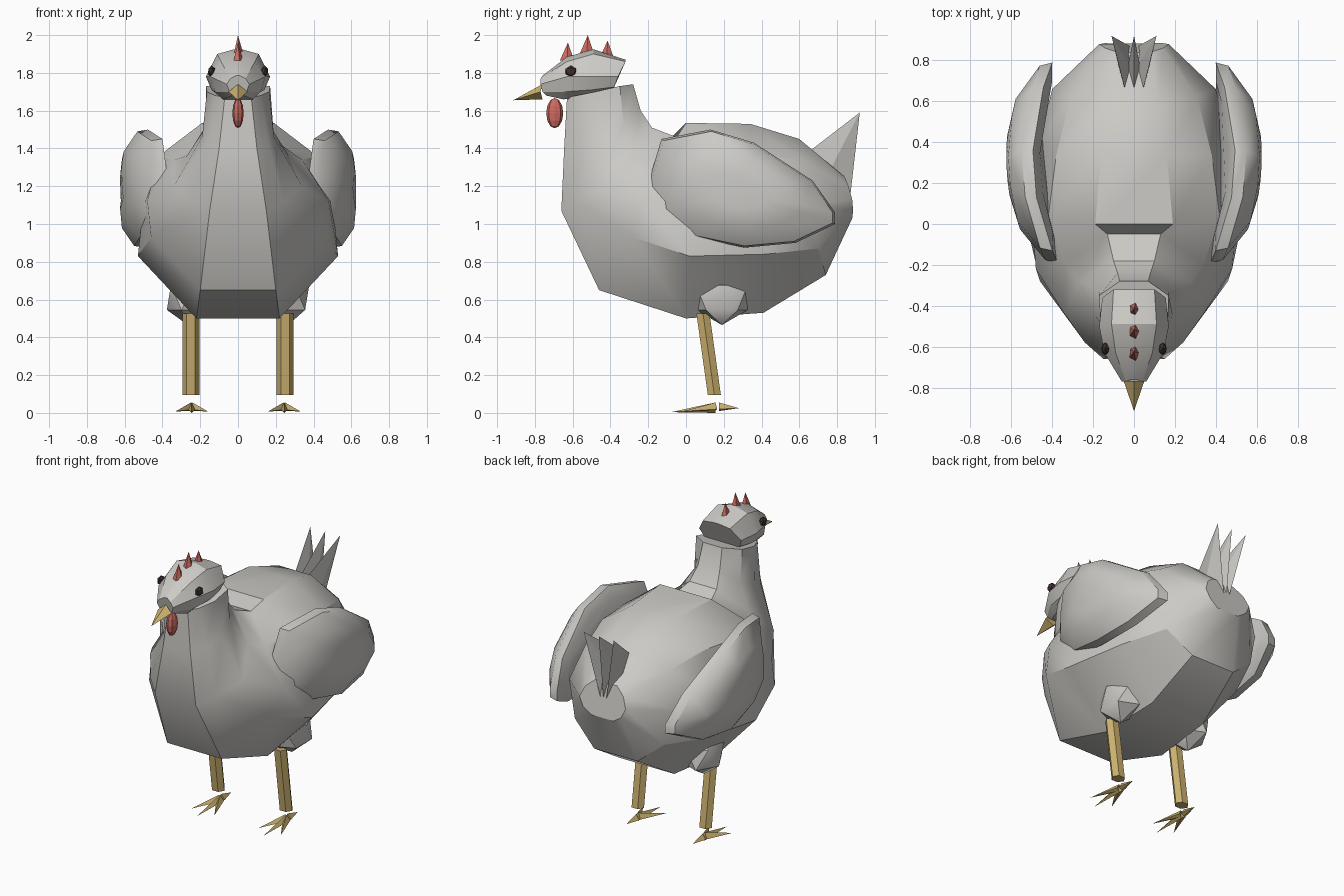
import bpy, bmesh, math
from mathutils import Vector, Matrix

if "Cube" in bpy.data.objects:
    bpy.data.objects.remove(bpy.data.objects["Cube"])


def material(name, rgb):
    m = bpy.data.materials.new(name)
    m.diffuse_color = (*rgb, 1)
    m.use_nodes = True
    m.node_tree.nodes["Principled BSDF"].inputs["Base Color"].default_value = m.diffuse_color
    return m


PLUMAGE = material("pale_plumage", (0.60, 0.59, 0.56))
HORN = material("tan_horn", (0.60, 0.44, 0.16))
RED = material("comb_red", (0.62, 0.15, 0.12))
DARK = material("eye_brown", (0.05, 0.03, 0.028))


def finish(name, bm, mat, smooth=None):
    bmesh.ops.recalc_face_normals(bm, faces=bm.faces)
    me = bpy.data.meshes.new(name)
    bm.to_mesh(me)
    bm.free()
    me.materials.append(mat)
    ob = bpy.data.objects.new(name, me)
    bpy.context.collection.objects.link(ob)
    if smooth:
        bpy.ops.object.select_all(action='DESELECT')
        ob.select_set(True)
        bpy.context.view_layer.objects.active = ob
        bpy.ops.object.shade_smooth_by_angle(angle=math.radians(smooth))
    return ob


def loft(name, rings, mat, smooth=None):
    """Skin closed rings of equal length and cap both ends."""
    bm = bmesh.new()
    vs = [[bm.verts.new(p) for p in r] for r in rings]
    n = len(vs[0])
    for a, b in zip(vs, vs[1:]):
        for i in range(n):
            j = (i + 1) % n
            bm.faces.new((a[i], a[j], b[j], b[i]))
    bm.faces.new(vs[0])
    bm.faces.new(vs[-1])
    return finish(name, bm, mat, smooth)


def mirrored(half):
    return half + [(-x, y, z) for x, y, z in reversed(half)]


def spike(name, base, tip, mat):
    """Pyramid from a ring of base points to a tip."""
    bm = bmesh.new()
    vs = [bm.verts.new(p) for p in base]
    t = bm.verts.new(tip)
    for i in range(len(vs)):
        bm.faces.new((vs[i], vs[(i + 1) % len(vs)], t))
    bm.faces.new(vs)
    return finish(name, bm, mat)


def ball(name, centre, radii, mat, subdiv=1, smooth=None):
    bm = bmesh.new()
    bmesh.ops.create_icosphere(bm, subdivisions=subdiv, radius=1)
    bm.transform(Matrix.Translation(centre) @ Matrix.Diagonal((*radii, 1)))
    return finish(name, bm, mat, smooth)


# Body and neck: half sections from tail to neck, bottom to top
body = [
    [(.08, .88, 1.03), (.14, .885, 1.07), (.17, .88, 1.13), (.14, .86, 1.2), (.08, .84, 1.25)],
    [(.16, .74, .73), (.33, .70, .87), (.40, .66, 1.10), (.31, .62, 1.33), (.12, .60, 1.45)],
    [(.20, .41, .53), (.45, .42, .84), (.47, .38, 1.12), (.38, .34, 1.38), (.16, .34, 1.53)],
    [(.22, .0, .50), (.53, .02, .83), (.50, .03, 1.12), (.42, .03, 1.36), (.19, .0, 1.535)],
    [(.20, -.46, .65), (.46, -.28, .93), (.48, -.22, 1.12), (.34, -.20, 1.34), (.13, -.05, 1.46)],
    [(.15, -.66, 1.07), (.24, -.58, 1.12), (.34, -.44, 1.20), (.27, -.28, 1.36), (.10, -.18, 1.51)],
    [(.10, -.645, 1.40), (.16, -.56, 1.42), (.19, -.45, 1.46), (.17, -.33, 1.52), (.08, -.24, 1.60)],
    [(.07, -.63, 1.67), (.12, -.58, 1.68), (.165, -.48, 1.70), (.17, -.35, 1.73), (.07, -.28, 1.74)],
]
loft("body", [mirrored(h) for h in body], PLUMAGE, 32)

# Head: half sections from back to front
head = [
    [(.06, -.39, 1.71), (.13, -.38, 1.725), (.155, -.36, 1.78), (.10, -.32, 1.86), (.02, -.32, 1.87)],
    [(.08, -.50, 1.67), (.14, -.50, 1.71), (.17, -.50, 1.78), (.11, -.49, 1.90), (.02, -.49, 1.925)],
    [(.08, -.65, 1.66), (.12, -.65, 1.70), (.145, -.63, 1.78), (.09, -.63, 1.86), (.02, -.63, 1.885)],
    [(.03, -.74, 1.68), (.045, -.76, 1.70), (.06, -.77, 1.74), (.04, -.77, 1.77), (.01, -.76, 1.785)],
]
loft("head", [mirrored(h) for h in head], PLUMAGE, 28)

# Beak
spike("beak", [(-.05, -.77, 1.70), (0, -.76, 1.66), (.05, -.77, 1.70), (0, -.76, 1.74)],
      (0, -.915, 1.655), HORN)

# Comb spikes
for i, (y, z, tip) in enumerate([(-.63, 1.865, 1.96), (-.525, 1.90, 2.0), (-.42, 1.88, 1.97)]):
    ring = [(.028 * math.cos(a), y + .04 * math.sin(a), z)
            for a in (math.tau * k / 5 for k in range(5))]
    spike(f"comb_spike_{i + 1}", ring, (0, y + .005, tip), RED)

# Wattle
bm = bmesh.new()
bmesh.ops.create_uvsphere(bm, u_segments=8, v_segments=6, radius=1)
bm.transform(Matrix.Translation((0, -.695, 1.587)) @ Matrix.Diagonal((.03, .045, .08, 1)))
finish("wattle", bm, RED)

# Tail feathers
for s, label in ((-1, "left"), (0, "middle"), (1, "right")):
    x = .045 * s
    base = [(x, .66, 1.39), (x + .03, .77, 1.30), (.02 * s, .87, 1.15), (x - .03, .77, 1.30)]
    spike(f"tail_feather_{label}", base, (.11 * s, .92, 1.59), PLUMAGE)

# Wing outline in (y, z)
outline = [(-.13, 1.45), (.13, 1.50), (.36, 1.43), (.67, 1.23), (.79, 1.06), (.79, 1.0),
           (.58, .90), (.31, .875), (.05, .93), (-.19, 1.06), (-.19, 1.25)]


def wing_ring(side, scale, offset):
    ring = []
    for y, z in outline:
        y, z = .28 + (y - .28) * scale, 1.17 + (z - 1.17) * scale
        ring.append((side * (.535 - .45 * (y - .33) ** 2 + offset), y, z))
    return ring


for s, label in ((-1, "left"), (1, "right")):
    # Wing
    loft(f"{label}_wing", [wing_ring(s, .8, -.075), wing_ring(s, 1, -.04), wing_ring(s, .97, .015),
                           wing_ring(s, .65, .08), wing_ring(s, .3, .09)], PLUMAGE, 40)
    # Eye
    ball(f"{label}_eye", (s * .14, -.61, 1.808), (.022, .032, .032), DARK)
    # Thigh
    ball(f"{label}_thigh", (s * .265, .19, .61), (.125, .16, .145), PLUMAGE, 1, 40)
    # Shank
    shank = [[(s * .25 + .045 * math.sin(a), y + .04 * math.cos(a), z)
              for a in (math.tau * k / 6 + math.pi / 6 for k in range(6))]
             for y, z in ((.09, .53), (.15, .10))]
    for r in shank:
        for k, p in enumerate(r):
            r[k] = (p[0], p[1], p[2] - .005)
    loft(f"{label}_shank", shank, HORN)
    # Toes: three forward, one back
    cx, hub = s * .245, Vector((s * .245, .165, 0))
    tips = [(cx - .085, -.02, .008), (cx, -.08, .004), (cx + .085, -.02, .008), (cx, .28, .025)]
    for i, tip in enumerate(tips):
        d = (Vector((tip[0], tip[1], 0)) - hub).normalized()
        side = Vector((-d.y, d.x, 0)) * .024
        root = hub + d * .01
        base = [root + side + Vector((0, 0, .02)), root + Vector((0, 0, .055)),
                root - side + Vector((0, 0, .02)), root + Vector((0, 0, 0 if i == 1 else .01))]
        spike(f"{label}_toe_{i + 1}", base, tip, HORN)
